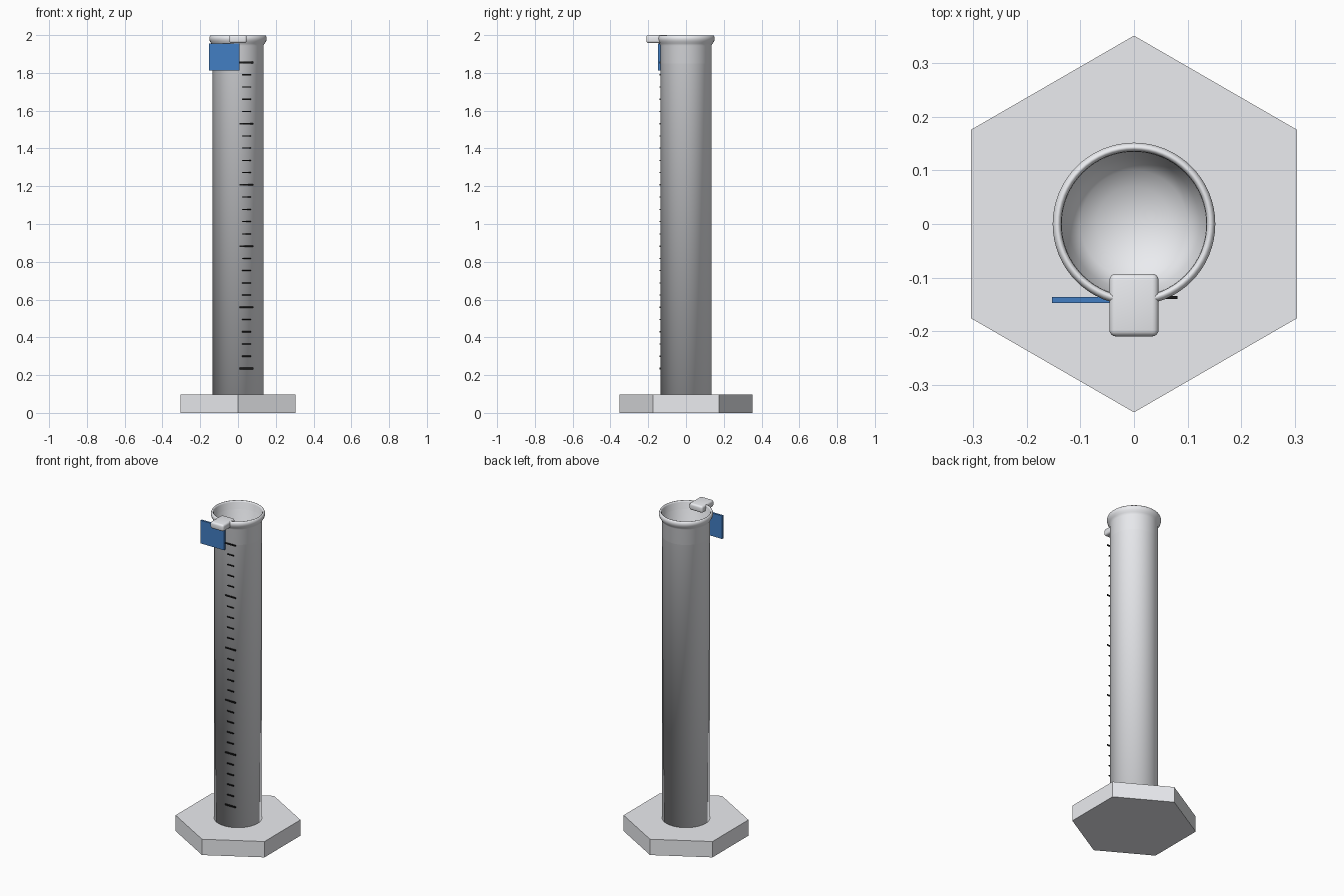
import bpy, bmesh, math

if "Cube" in bpy.data.objects:
    bpy.data.objects.remove(bpy.data.objects["Cube"])


def colour(name, rgb):
    mat = bpy.data.materials.new(name)
    mat.diffuse_color = (*rgb, 1)
    mat.use_nodes = True
    mat.node_tree.nodes["Principled BSDF"].inputs["Base Color"].default_value = mat.diffuse_color
    return mat


def make_object(name, bm, material, smooth_angle=None):
    bmesh.ops.recalc_face_normals(bm, faces=bm.faces)
    mesh = bpy.data.meshes.new(name)
    bm.to_mesh(mesh)
    bm.free()
    ob = bpy.data.objects.new(name, mesh)
    bpy.context.collection.objects.link(ob)
    mesh.materials.append(material)
    if smooth_angle:
        bpy.ops.object.select_all(action='DESELECT')
        bpy.context.view_layer.objects.active = ob
        ob.select_set(True)
        bpy.ops.object.shade_smooth_by_angle(angle=math.radians(smooth_angle))
    return ob


def add_box(bm, x, y, z):
    verts = bmesh.ops.create_cube(bm, size=1)["verts"]
    for v in verts:
        for i, (lo, hi) in enumerate((x, y, z)):
            v.co[i] = lo if v.co[i] < 0 else hi


def lathe(profile):
    bm = bmesh.new()
    verts = [bm.verts.new((r, 0, z)) for r, z in profile]
    edges = [bm.edges.new(pair) for pair in zip(verts, verts[1:])]
    bmesh.ops.spin(bm, geom=verts + edges, cent=(0, 0, 0), axis=(0, 0, 1),
                   angle=math.tau, steps=64, use_duplicate=False)
    bmesh.ops.remove_doubles(bm, verts=bm.verts, dist=1e-4)
    return bm


clear = colour("clear_grey", (0.83, 0.84, 0.87))
blue = colour("label_blue", (0.055, 0.21, 0.55))
black = colour("mark_black", (0.01, 0.01, 0.01))

# Hexagonal foot, corners pointing front and back
bm = bmesh.new()
ring = [bm.verts.new((0.352 * math.sin(k * math.pi / 3),
                      0.352 * math.cos(k * math.pi / 3), 0)) for k in range(6)]
foot = bm.faces.new(ring)
top = bmesh.ops.extrude_face_region(bm, geom=[foot], use_keep_orig=True)["geom"]
for v in top:
    if isinstance(v, bmesh.types.BMVert):
        v.co.z = 0.098
make_object("base", bm, clear)

# Hollow tube with flared, rounded lip and a bowl-shaped floor; soft all over
tube = [(0, 0.095), (0.135, 0.095), (0.135, 1.945), (0.142, 1.957), (0.149, 1.968),
        (0.152, 1.978), (0.152, 1.986), (0.149, 1.995), (0.144, 1.999),
        (0.140, 1.998), (0.136, 1.99), (0.123, 0.17),
        (0.1, 0.145), (0.07, 0.125), (0.035, 0.115), (0, 0.11)]
make_object("tube", lathe(tube), clear, 180)

# Pouring spout: rounded block across the front of the lip
bm = bmesh.new()
add_box(bm, (-0.046, 0.046), (-0.21, -0.093), (1.958, 2.0))
bmesh.ops.bevel(bm, geom=bm.edges[:], offset=0.012, segments=4,
                profile=0.5, affect='EDGES')
make_object("spout", bm, clear, 180)

# Blue label plate
bm = bmesh.new()
add_box(bm, (-0.153, 0.008), (-0.148, -0.136), (1.813, 1.956))
make_object("label_plate", bm, blue)

# Graduation marks, every fifth one longer
bm = bmesh.new()
for k in range(26):
    z = 0.235 + k * 0.0648
    half, thick = (0.036, 0.004) if k % 5 == 0 else (0.023, 0.003)
    add_box(bm, (0.045 - half, 0.045 + half), (-0.14, -0.135), (z - thick, z + thick))
make_object("graduation_marks", bm, black)
